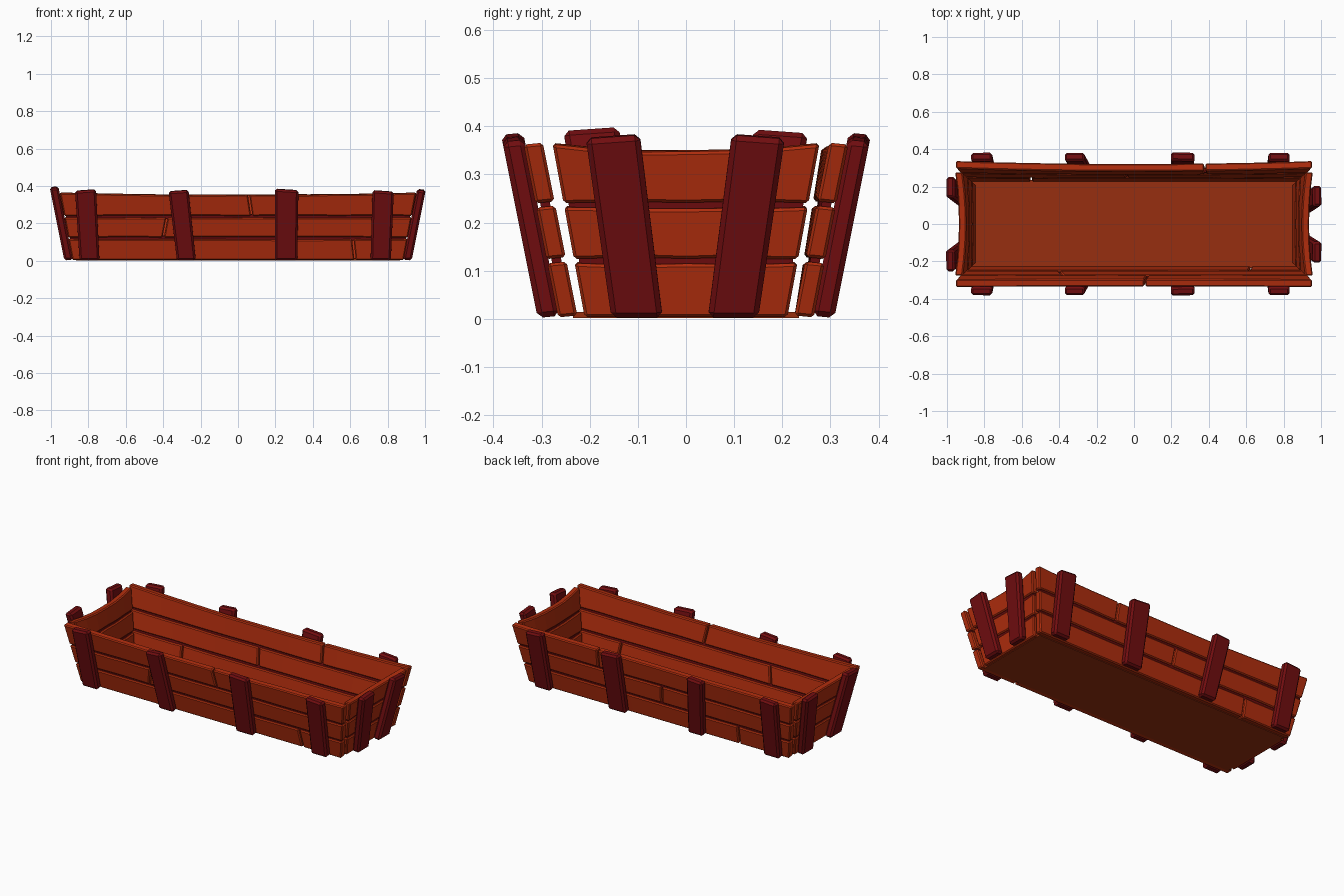
import bpy, bmesh, random
from mathutils import Vector

if "Cube" in bpy.data.objects:
    bpy.data.objects.remove(bpy.data.objects["Cube"])

random.seed(4)
SLOPE = 0.2  # outward lean of every wall


def material(name, rgb):
    m = bpy.data.materials.new(name)
    m.diffuse_color = (*rgb, 1)
    m.use_nodes = True
    m.node_tree.nodes["Principled BSDF"].inputs["Base Color"].default_value = m.diffuse_color
    return m


ORANGE = material("orange wood", (0.43, 0.026, 0.004))
FLOOR = material("brown floor wood", (0.31, 0.028, 0.005))
MAROON = material("maroon wood", (0.165, 0.004, 0.005))

# wall: base distance, map (along, outward, up) -> world, inward bow at rim
WALLS = {
    "front": (0.265, lambda u, o, z: (u, -o, z), 0.0),
    "back": (0.265, lambda u, o, z: (u, o, z), 0.014),
    "right": (0.885, lambda u, o, z: (o, u, z), 0.018),
    "left": (0.885, lambda u, o, z: (-o, u, z), 0.018),
}


def slab(name, mat, wall, stations, d0, d1, bevel, bow=True):
    """Leaning board; each station is (u_low, z_low, u_high, z_high)."""
    base, place, depth = WALLS[wall]
    half = 0.95 if wall in ("front", "back") else 0.28
    bm = bmesh.new()
    rings = []
    for ul, zl, uh, zh in stations:
        ring = []
        for u, z, d in ((ul, zl, d0), (ul, zl, d1), (uh, zh, d1), (uh, zh, d0)):
            o = base + d + SLOPE * z
            if bow:
                o -= depth * max(0, 1 - (u / half) ** 2) * z / 0.36
            ring.append(bm.verts.new(place(u, o, max(0.0, z - SLOPE * d * 0.5))))
        rings.append(ring)
    for a, b in zip(rings, rings[1:]):
        for i in range(4):
            bm.faces.new((a[i], a[(i + 1) % 4], b[(i + 1) % 4], b[i]))
    bm.faces.new(rings[0])
    bm.faces.new(rings[-1])
    bmesh.ops.recalc_face_normals(bm, faces=bm.faces)
    if bevel:
        edges = [e for e in bm.edges if e.calc_face_angle(0) > 0.6]
        bmesh.ops.bevel(bm, geom=edges, offset=bevel, segments=1,
                        affect='EDGES', clamp_overlap=True)
    me = bpy.data.meshes.new(name)
    bm.to_mesh(me)
    bm.free()
    ob = bpy.data.objects.new(name, me)
    me.materials.append(mat)
    bpy.context.collection.objects.link(ob)


ROWS = [(0.003, 0.115), (0.124, 0.231), (0.24, 0.362)]
# joint position of each row, bottom to top
JOINTS = {"front": [0.62, -0.39, 0.065], "back": [-0.55, -0.04, 0.38],
          "right": [None] * 3, "left": [None] * 3}

for wall in WALLS:
    long_wall = wall in ("front", "back")
    h0 = 0.885 if long_wall else 0.21
    half = lambda z: h0 + 0.185 * z
    for r, (z0, z1) in enumerate(ROWS):
        dip = (0.01 if long_wall else 0.015) if r == 2 else 0.0
        j = JOINTS[wall][r]
        spans = [(-1, 1)] if j is None else [(-1, j - 0.004), (j + 0.004, 1)]
        lean = random.uniform(-0.012, 0.012)
        for k, (a, b) in enumerate(spans):
            # planks with slightly wavy long edges
            lo = [-half(z) if a == -1 else a + s * lean for z, s in ((z0, -1), (z1, 1))]
            hi = [half(z) if b == 1 else b + s * lean for z, s in ((z0, -1), (z1, 1))]
            st = []
            n = 6
            for i in range(n + 1):
                t = i / n
                ul, uh = (lo[q] + (hi[q] - lo[q]) * t for q in (0, 1))
                w = 0.003 if 0 < i < n else 0
                zl = z0 + (random.uniform(0, w) if r else 0)
                zh = z1 - random.uniform(0, w) - dip * max(0, 1 - (uh / half(z1)) ** 2)
                st.append((ul, zl, uh, zh))
            slab(f"{wall}_plank_{r + 1}_{k + 1}", ORANGE, wall, st, -0.04, 0.0, 0.006)
    # dark strips inside the seams between rows
    for r in (0, 1):
        z0, z1 = ROWS[r][1] - 0.008, ROWS[r + 1][0] + 0.008
        st = [(-half(z0) + 0.01 + 2 * (half(z0) - 0.01) * i / 6, z0,
               -half(z1) + 0.01 + 2 * (half(z1) - 0.01) * i / 6, z1) for i in range(7)]
        slab(f"{wall}_seam_{r + 1}", MAROON, wall, st, -0.030, -0.010, 0)

# upright battens: (centre at bottom, centre at top, width, top height)
LONG = [(-0.794, -0.815, 0.112, 0.38), (-0.276, -0.318, 0.106, 0.377),
        (0.257, 0.26, 0.126, 0.383), (0.763, 0.776, 0.114, 0.375)]
BATTENS = {
    "front": LONG, "back": LONG,
    "right": [(-0.102, -0.152, 0.112, 0.381), (0.098, 0.15, 0.11, 0.381)],
    "left": [(-0.135, -0.197, 0.115, 0.395), (0.135, 0.197, 0.112, 0.39)],
}
for wall, items in BATTENS.items():
    for i, (cb, ct, w, top) in enumerate(items):
        h = w / 2
        tilt = 0.004 if ct < cb else -0.004
        st = [(cb - h * 0.95, 0.006, ct - h, top - tilt),
              (cb + h * 0.95, 0.006, ct + h, top + tilt)]
        slab(f"{wall}_batten_{i + 1}", MAROON, wall, st, -0.004, 0.042, 0.011, False)

# floor board
bpy.ops.mesh.primitive_cube_add(size=1, location=(0, 0, 0.008))
floor = bpy.context.object
floor.name = "floor_board"
floor.scale = (1.73, 0.47, 0.012)
floor.data.materials.append(FLOOR)
